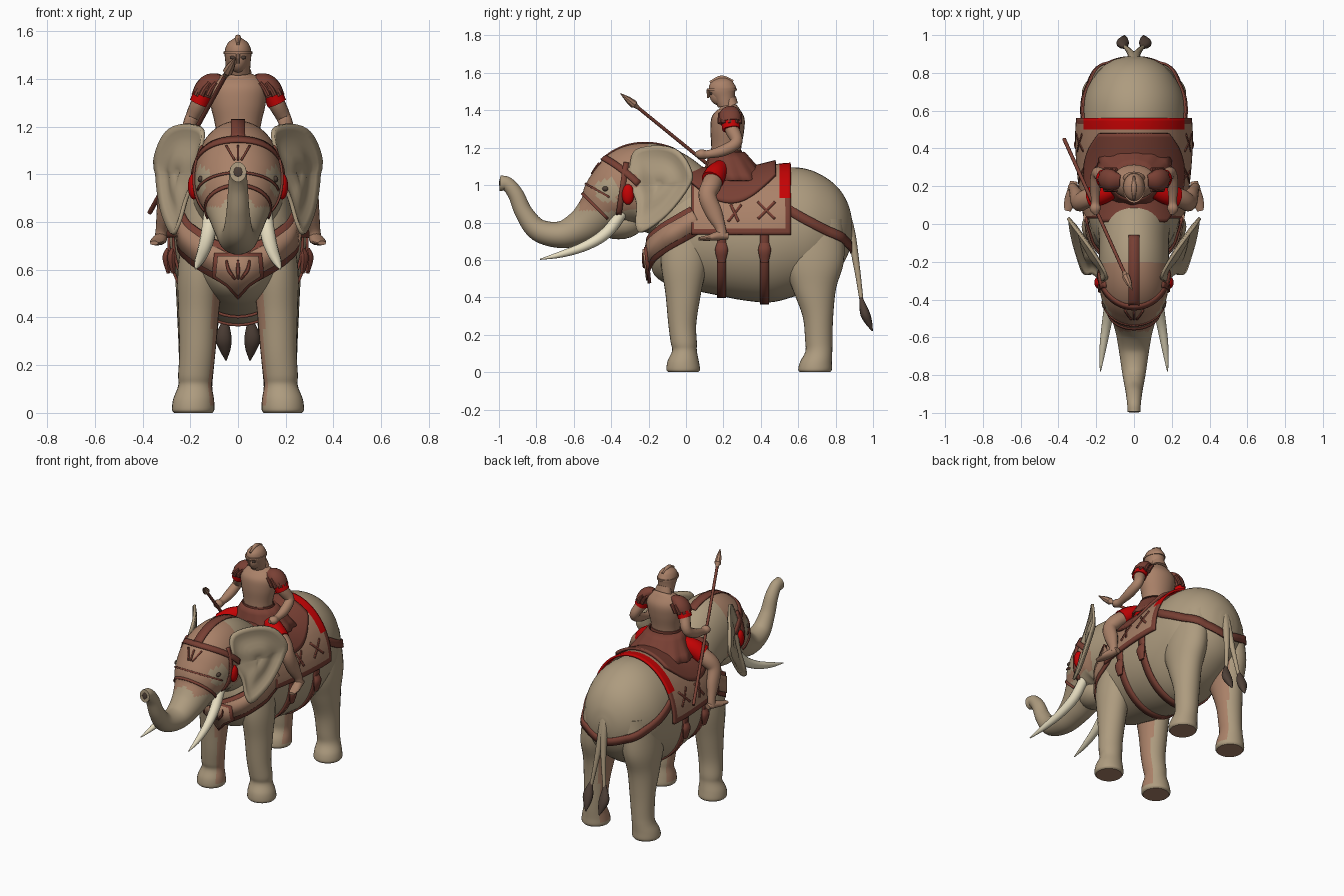
import bpy, bmesh, math
from math import sin, cos, pi, radians
from mathutils import Vector as V
from mathutils.bvhtree import BVHTree

if "Cube" in bpy.data.objects:
    bpy.data.objects.remove(bpy.data.objects["Cube"])

def material(name, r, g, b):
    m = bpy.data.materials.new(name)
    m.diffuse_color = [(c / 255) ** 2.2 for c in (r, g, b)] + [1]
    m.use_nodes = True
    m.node_tree.nodes["Principled BSDF"].inputs["Base Color"].default_value = m.diffuse_color
    return m

HIDE = material("hide", 172, 154, 126)
TAN = material("tan_leather", 168, 128, 104)
BROWN = material("brown_leather", 120, 66, 55)
RED = material("red_cloth", 195, 10, 12)
IVORY = material("ivory", 232, 222, 192)
DARK = material("dark_hair", 80, 66, 58)

def finish(name, verts, faces, mats, rule=None, thick=0):
    me = bpy.data.meshes.new(name)
    me.from_pydata([tuple(v) for v in verts], [], faces)
    bm = bmesh.new()
    bm.from_mesh(me)
    bmesh.ops.remove_doubles(bm, verts=bm.verts, dist=1e-5)
    bmesh.ops.recalc_face_normals(bm, faces=bm.faces)
    bm.to_mesh(me)
    bm.free()
    ob = bpy.data.objects.new(name, me)
    bpy.context.collection.objects.link(ob)
    for m in (mats if isinstance(mats, list) else [mats]):
        me.materials.append(m)
    if rule:
        for p in me.polygons:
            p.material_index = rule(p.center, p.normal)
    if thick:
        mod = ob.modifiers.new("thickness", 'SOLIDIFY')
        mod.thickness, mod.offset = thick, 0
    return ob

def catmull(pts, k):
    P = [V(p) for p in pts]
    P = [P[0] * 2 - P[1]] + P + [P[-1] * 2 - P[-2]]
    out = []
    for i in range(1, len(P) - 2):
        a, b, c, d = P[i - 1:i + 3]
        for j in range(k):
            t = j / k
            out.append(0.5 * (2 * b + (c - a) * t + (2 * a - 5 * b + 4 * c - d) * t * t + (3 * b - a - 3 * c + d) * t ** 3))
    return out + [P[-2]]

def tube(name, pts, mats, n=20, k=5, rule=None, axis=None):
    """Smooth loft through points (x, y, z, half width, half height)."""
    P = catmull(pts, k)
    C = [V(p[:3]) for p in P]
    verts, faces = [], []
    for i, p in enumerate(P):
        t = V(axis) if axis else (C[min(i + 1, len(C) - 1)] - C[max(i - 1, 0)]).normalized()
        side = V((1, 0, 0))
        side = (side - t * side.dot(t)).normalized()
        up = side.cross(t)
        for j in range(n):
            a = 2 * pi * j / n
            verts.append(C[i] + side * sin(a) * max(p[3], .002) + up * cos(a) * max(p[4], .002))
    for i in range(len(P) - 1):
        for j in range(n):
            a, b = i * n + j, i * n + (j + 1) % n
            faces.append((a, b, b + n, a + n))
    faces += [tuple(range(n)), tuple(range(len(verts) - n, len(verts)))]
    return finish(name, verts, faces, mats, rule)

def grid(name, fn, nu, nv, mats, thick=.01, rule=None):
    verts = [fn(u / nu, v / nv) for u in range(nu + 1) for v in range(nv + 1)]
    w = nv + 1
    faces = [(u * w + v, u * w + v + 1, u * w + w + v + 1, u * w + w + v) for u in range(nu) for v in range(nv)]
    return finish(name, verts, faces, mats, rule, thick)

def ball(name, c, r, mat):
    fn = lambda u, v: V((c[0] + r[0] * sin(pi * v) * cos(2 * pi * u), c[1] + r[1] * sin(pi * v) * sin(2 * pi * u), c[2] + r[2] * cos(pi * v)))
    return grid(name, fn, 20, 12, mat, 0)

def tree(obs):
    verts, polys = [], []
    for o in obs:
        n = len(verts)
        verts += [v.co.copy() for v in o.data.vertices]
        polys += [[n + i for i in p.vertices] for p in o.data.polygons]
    return BVHTree.FromPolygons(verts, polys)

def hit(bvh, o, d, off):
    o, d = V(o), V(d).normalized()
    p = bvh.ray_cast(o + d * 2, -d)[0]
    return (p if p else o + d * .1) + d * off

def strap(name, bvh, ray, n, width, mat, off=.008, thick=.014):
    """Band laid on a surface; ray(t) gives origin and direction."""
    R = [ray(i / n) for i in range(n + 1)]
    H = [hit(bvh, o, d, off) for o, d in R]
    S = []
    for i in range(n + 1):
        t = H[min(i + 1, n)] - H[max(i - 1, 0)]
        S.append(t.cross(V(R[i][1])).normalized() * width / 2)
    return grid(name, lambda u, v: H[round(u * n)] + S[round(u * n)] * (2 * v - 1), n, 1, mat, thick)

# elephant body
body = tube("elephant_body", [(0, -.19, .66, .05, .07), (0, -.17, .67, .13, .15), (0, -.1, .72, .2, .25),
    (0, 0, .745, .235, .3), (0, .15, .735, .262, .32), (0, .3, .72, .28, .335), (0, .45, .728, .287, .355),
    (0, .58, .75, .28, .345), (0, .68, .76, .262, .315), (0, .77, .765, .22, .26), (0, .83, .765, .17, .2),
    (0, .87, .765, .105, .125), (0, .888, .765, .04, .05)], HIDE, n=48, axis=(0, 1, 0))

# head running into the trunk, with a painted leather face guard
def face_rule(c, n):
    eye = math.hypot(c.y + .42, c.z - .97) < .065 and abs(c.x) > .07
    return int(-.57 < c.y < -.2 and c.z > .86 and not eye)
head = tube("head_and_trunk", [(0, .05, .86, .2, .2), (0, -.08, .94, .185, .23), (0, -.2, .99, .185, .235),
    (0, -.31, .975, .185, .222), (0, -.4, .92, .168, .17), (0, -.47, .845, .13, .125), (0, -.56, .775, .1, .095),
    (0, -.67, .735, .08, .072), (0, -.79, .76, .062, .06), (0, -.865, .85, .048, .048), (0, -.91, .95, .041, .042),
    (0, -.955, 1.005, .036, .038), (0, -.995, 1.01, .035, .042)], [HIDE, TAN], n=48, k=8, rule=face_rule)
ball("lower_jaw", (0, -.36, .79), (.1, .13, .08), HIDE)
ball("trunk_opening", (0, -.995, 1.01), (.018, .004, .022), DARK)

# legs, with tan inner sides and soles
legs = []
ear_edge = catmull([(-.3, 1.0), (-.3, 1.11), (-.265, 1.19), (-.14, 1.212), (-.04, 1.18), (.025, 1.08), (.018, 1.0),
    (-.1, .845), (-.235, .75), (-.27, .79), (-.265, .9), (-.3, 1.0)], 4)
for s in (1, -1):
    inner = lambda c, n: int((n.x * s < -.72 and c.z > .03) or n.z < -.8)
    legs.append(tube("front_leg", [(s * .14, 0, .82, .08, .12), (s * .158, -.01, .6, .095, .125),
        (s * .165, -.015, .42, .085, .095), (s * .17, -.02, .26, .076, .075), (s * .178, -.012, .16, .073, .07),
        (s * .18, -.008, .115, .07, .066), (s * .186, -.015, .06, .085, .083), (s * .188, -.015, .015, .089, .09),
        (s * .188, -.015, 0, .08, .08)], [HIDE, TAN], n=28, rule=inner, axis=(0, 0, -1)))
    legs.append(tube("rear_leg", [(s * .13, .69, .82, .1, .15), (s * .155, .68, .6, .105, .165),
        (s * .165, .685, .45, .092, .118), (s * .17, .705, .3, .08, .082), (s * .175, .71, .17, .072, .073),
        (s * .18, .71, .11, .072, .072), (s * .186, .695, .055, .084, .085), (s * .188, .69, .015, .088, .09),
        (s * .188, .69, 0, .08, .082)], [HIDE, TAN], n=28, rule=inner, axis=(0, 0, -1)))
    # ears flare outward and back
    def ear(u, v):
        e = ear_edge[round(u * (len(ear_edge) - 1))]
        y, z = -.14 + (e[0] + .14) * v, 1 + (e[1] - 1) * v
        k = min(1, max(0, (y + .3) / .33))
        return V((s * (.165 + .178 * k ** 1.15 + .32 * max(0, 1 - z) - .3 * max(0, z - 1.06) * (1 - k) + .01 * sin(v * 7)), y, z))
    grid("ear", ear, len(ear_edge) - 1, 8, HIDE, .016)
    tube("tusk", [(s * .11, -.33, .87, .03, .03), (s * .125, -.42, .75, .031, .031), (s * .145, -.53, .678, .026, .026),
        (s * .165, -.66, .632, .018, .018), (s * .178, -.78, .603, .003, .003)], IVORY, n=14)
    # tail split in two, each with a dark tuft
    tube("tail", [(0, .83, .9, .03, .03), (s * .005, .88, .75, .026, .024), (s * .025, .915, .55, .016, .016),
        (s * .05, .94, .37, .01, .01)], HIDE, n=12)
    tube("tail_tuft", [(s * .05, .935, .4, .008, .008), (s * .06, .955, .32, .033, .025), (s * .055, .975, .27, .025, .02),
        (s * .05, .997, .22, .003, .003)], DARK, n=12)

skin, skull = tree([body] + legs), tree([head])

# head straps, eyes and red cheek ornaments
def brow(t):
    a = (2 * t - 1) * pi / 2
    return (0, -.3, .98), (sin(a), -.75 * cos(a) + .25 * sin(a) ** 2, .75 * cos(a) + .14)
strap("brow_strap", skull, brow, 30, .035, BROWN, .003, .01)
strap("crown_strap", skull, lambda t: ((0, -.28, .98), (0, sin(.8 - 1.5 * t), cos(.8 - 1.5 * t))), 16, .06, BROWN, .002, .008)
strap("trunk_strap", skull, lambda t: ((0, -.46, .86), (sin(4 * t - 2), -.7 * cos(4 * t - 2), .7 * cos(4 * t - 2))), 24, .016, BROWN, .003, .008)
strap("nose_strap", skull, lambda t: ((0, -.4, .93), (sin(3 * t - 1.5), -.8 * cos(3 * t - 1.5), .45 * cos(3 * t - 1.5))), 24, .01, BROWN, .002, .008)
for k in (-.035, 0, .035):
    strap("forehead_emblem", skull, lambda t: ((k * (.4 + t), -.3, 1.06 + .06 * t), (0, -1, 0)), 4, .009, BROWN, .003, .008)
for s in (1, -1):
    strap("cheek_strap", skull, lambda t: ((0, -.32 - .04 * t, 1.12 - .28 * t), (s, 0, 0)), 14, .03, BROWN, .004, .01)
    ball("eye", hit(skull, (0, -.43, .98), (s, 0, 0), -.004), (.014, .018, .014), DARK)
    ball("cheek_ornament", (s * .185, -.31, .95), (.025, .033, .055), RED)

# chest collar and hanging plate
def collar(t):
    a = radians(92) * (2 * t - 1)
    return (0, .05, .59 + .23 * abs(2 * t - 1)), (sin(a), -cos(a), 0)
strap("chest_collar_edge", skin, collar, 40, .15, BROWN, .012)
strap("chest_collar", skin, collar, 40, .1, TAN, .02)
def plate(name, w, y, mat):
    o = [(-.1, .67), (-.11, .57), (-.05, .53), (0, .475), (.05, .53), (.11, .57), (.1, .67)]
    finish(name, [(x * w, y + .1 * (.67 - z), .59 + (z - .59) * w) for x, z in o], [tuple(range(7))], mat, thick=.02)
plate("chest_plate_edge", 1, -.215, BROWN)
plate("chest_plate", .86, -.223, TAN)
for k in (-.04, 0, .04):
    tube("chest_emblem", [(k * .3, -.225, .56, .005, .006), (k, -.23, .6, .008, .006), (k * 1.2, -.232, .64, .004, .004)], BROWN, n=8)

# saddle blanket with brown border and red rear band
def blanket(u, v):
    y, a = .03 + .53 * u, radians(93) * (2 * v - 1)
    return hit(skin, (0, y, .75), (sin(a), 0, cos(a)), .018)
def blanket_rule(c, n):
    if c.y > .505 and c.z > .92:
        return 2
    return int(c.y < .05 or c.y > .53 or c.z < .765)
grid("saddle_blanket", blanket, 36, 60, [TAN, BROWN, RED], .014, blanket_rule)

# saddle with raised front and back
def saddle(u, v):
    a = radians(30 + 28 * sin(pi * u)) * (2 * v - 1)
    return hit(skin, (0, .01 + .47 * u, .74), (sin(a), 0, cos(a)), .03 + (.022 if u < .5 else .008) * abs(2 * u - 1) ** 4)
grid("saddle", saddle, 24, 24, BROWN, .018)

# girths, rump strap, buckles and blanket emblems
for y in (.19, .42):
    strap("girth", skin, lambda t: ((0, y, .73), (sin(2 * pi * t), 0, cos(2 * pi * t))), 64, .05, BROWN, .004, .012)
def rump(t):
    k = 2 * t - 1
    a = radians(83) * k
    return (0, .5, .66 + .22 * abs(k) ** 1.25), (sin(a), cos(a), 0)
strap("rump_strap", skin, rump, 50, .05, BROWN, .006, .012)
for s in (1, -1):
    for y in (.19, .42):
        p = hit(skin, (0, y, .65), (s, 0, 0), .012)
        tube("girth_buckle", [(p.x, y, .69, .01, .025), (p.x + s * .006, y, .65, .02, .034), (p.x, y, .585, .008, .02)], BROWN, n=10)
    for y, z, dy in ((.43, .865, .045), (.43, .865, -.045), (.26, .85, .035), (.26, .85, -.02)):
        strap("blanket_emblem", skin, lambda t: ((0, y + dy * (2 * t - 1), z + .045 * (2 * t - 1)), (s, 0, 0)), 8, .014, BROWN, .026, .008)

# rider: torso, head and helmet
tube("rider_torso", [(0, .21, 1.1, .09, .08), (0, .215, 1.2, .095, .08), (0, .22, 1.29, .115, .09), (0, .225, 1.36, .12, .088),
    (0, .225, 1.405, .09, .06), (0, .22, 1.43, .04, .04), (0, .21, 1.48, .036, .038)], TAN, n=24)
tube("rider_belt", [(0, .215, 1.165, .1, .087), (0, .215, 1.185, .099, .085)], BROWN, n=24, k=1)
ball("rider_face", (0, .18, 1.485), (.043, .055, .06), TAN)
tube("helmet", [(0, .215, 1.425, .05, .045), (0, .205, 1.47, .053, .058), (0, .195, 1.515, .056, .073), (0, .195, 1.55, .043, .058),
    (0, .195, 1.572, .015, .025)], TAN, n=24)
tube("helmet_rim", [(0, .192, 1.505, .06, .08), (0, .192, 1.516, .06, .08)], TAN, n=24, k=1)
tube("helmet_crest", [(0, .13, 1.545, .006, .012), (0, .19, 1.572, .014, .014), (0, .25, 1.55, .006, .012)], TAN, n=10)
tube("neck_guard", [(0, .23, 1.46, .045, .04), (0, .245, 1.425, .058, .035)], TAN, n=16, k=1)
tube("nose_guard", [(0, .118, 1.51, .009, .008), (0, .118, 1.465, .006, .006)], TAN, n=8, k=1)
for s in (1, -1):
    ball("visor_slot", (s * .02, .135, 1.49), (.014, .008, .008), DARK)

# pleated skirt
def skirt(u, v):
    a, r = 2 * pi * u, (.1 + .09 * v) * (1 + .07 * v * (round(u * 48) % 4 < 2))
    return V((r * 1.05 * sin(a), .22 + .045 * v + r * .9 * cos(a), 1.175 - .15 * v))
grid("rider_skirt", skirt, 48, 4, BROWN, .01)

# rider limbs, shoulder flaps, sleeves and tunic
for s in (1, -1):
    tube("rider_arm", [(s * .12, .23, 1.37, .038, .04), (s * .16, .245, 1.3, .036, .038), (s * .195, .27, 1.23, .03, .032),
        (s * .205, .2, 1.185, .03, .03), (s * .205, .12, 1.165, .022, .022), (s * .205, .08, 1.165, .03, .026),
        (s * .2, .05, 1.165, .012, .012)], TAN, n=14)
    tube("sleeve", [(s * .14, .235, 1.35, .042, .048), (s * .163, .242, 1.298, .042, .048)], RED, n=14, k=2)
    tube("shoulder_guard", [(s * .07, .225, 1.4, .02, .035), (s * .11, .23, 1.385, .04, .055), (s * .135, .235, 1.36, .046, .06),
        (s * .147, .238, 1.335, .046, .056)], BROWN, n=14, k=3)
    for i in range(7):
        a = pi * (i - 3) / 5
        x, y = .125 + .045 * cos(a), .235 + .056 * sin(a)
        tube("shoulder_flap", [(s * (x - .02), y, 1.385, .008, .01), (s * x, y, 1.36, .012, .012), (s * (x + .015), y, 1.33, .012, .012)], BROWN, n=8, k=2)
    tube("tunic_leg", [(s * .11, .185, 1.085, .05, .05), (s * .17, .16, 1.06, .054, .058), (s * .225, .14, 1.025, .05, .06)], RED, n=16)
    tube("rider_leg", [(s * .15, .17, 1.07, .045, .05), (s * .25, .135, 1.0, .046, .052), (s * .29, .115, .94, .042, .048),
        (s * .305, .15, .85, .036, .045), (s * .32, .185, .77, .025, .028), (s * .325, .19, .725, .026, .03)], TAN, n=16)
    tube("rider_foot", [(s * .318, .225, .728, .02, .018), (s * .325, .18, .73, .028, .025), (s * .34, .12, .718, .03, .016),
        (s * .352, .07, .712, .018, .009)], TAN, n=14)

# spear
a, b = V((-.37, .45, .84)), V((-.01, -.35, 1.49))
def along(t, r):
    return tuple(a.lerp(b, t)) + (r, r)
tube("spear_shaft", [along(0, .01), along(.9, .009)], BROWN, n=10, k=1)
tube("spear_head", [along(.88, .01), along(.9, .014), along(.91, .022), along(.95, .017), along(1, .002)], TAN, n=8, k=1)

bpy.ops.object.select_all(action='SELECT')
bpy.context.view_layer.objects.active = body
bpy.ops.object.shade_smooth_by_angle(angle=radians(40))
